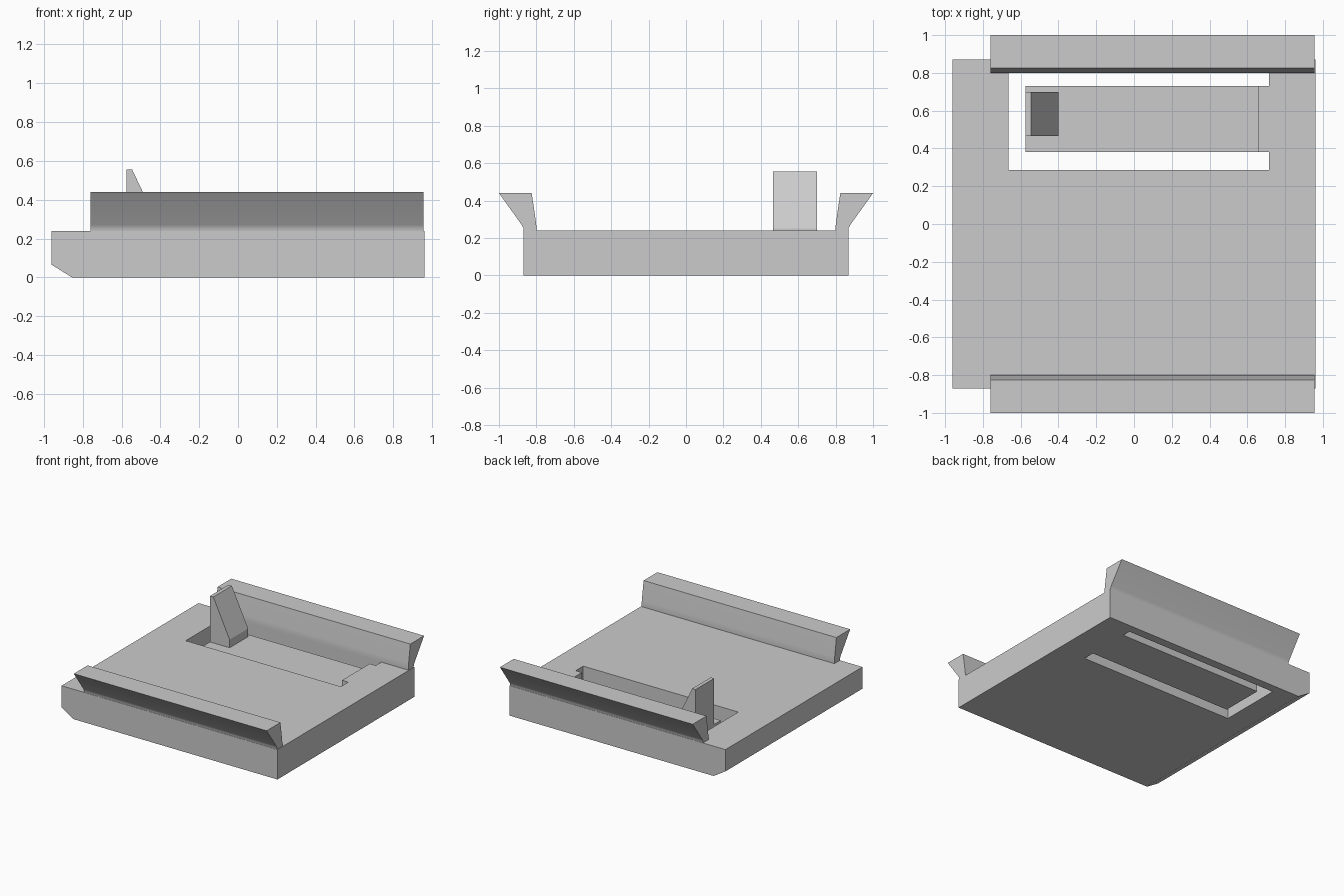
import bpy, bmesh
from mathutils import Vector

cube = bpy.data.objects.get("Cube")
if cube:
    bpy.data.objects.remove(cube, do_unlink=True)

grey = bpy.data.materials.new("plain grey")
grey.use_nodes = True
colour = (0.6, 0.6, 0.6, 1)
grey.diffuse_color = colour
grey.node_tree.nodes["Principled BSDF"].inputs["Base Color"].default_value = colour


def prism(name, profile, axis, start, end):
    """Extrude a 2D profile along an axis between two positions."""
    place = {"x": lambda a, b, t: (t, a, b),
             "y": lambda a, b, t: (a, t, b),
             "z": lambda a, b, t: (a, b, t)}[axis]
    bm = bmesh.new()
    face = bm.faces.new([bm.verts.new(place(a, b, start)) for a, b in profile])
    grown = bmesh.ops.extrude_face_region(bm, geom=[face])["geom"]
    shift = Vector(place(0, 0, end - start))
    bmesh.ops.translate(bm, vec=shift,
                        verts=[v for v in grown if isinstance(v, bmesh.types.BMVert)])
    bmesh.ops.recalc_face_normals(bm, faces=bm.faces[:])
    mesh = bpy.data.meshes.new(name)
    bm.to_mesh(mesh)
    bm.free()
    mesh.materials.append(grey)
    obj = bpy.data.objects.new(name, mesh)
    bpy.context.collection.objects.link(obj)
    return obj


def cut(target, cutter):
    """Subtract the cutter, apply, and discard it."""
    cutter.hide_render = True
    mod = target.modifiers.new("cut", "BOOLEAN")
    mod.operation = "DIFFERENCE"
    mod.solver = "EXACT"
    mod.object = cutter
    bpy.context.view_layer.objects.active = target
    bpy.ops.object.modifier_apply(modifier=mod.name)
    bpy.data.objects.remove(cutter, do_unlink=True)


# Base plate with a chamfered lower end
top = 0.24
base = prism("base_plate", [(-0.96, top), (-0.96, 0.065), (-0.855, 0),
                            (0.96, 0), (0.96, top)], "y", -0.87, 0.87)

# U-shaped slot that frees the spring tongue
cut(base, prism("slot_cutter", [(0.715, 0.285), (-0.665, 0.285), (-0.665, 0.80),
                                (0.715, 0.80), (0.715, 0.73), (-0.575, 0.73),
                                (-0.575, 0.38), (0.715, 0.38)], "z", -0.1, 0.4))

# Lowered top of the tongue
tongue_top = 0.185
cut(base, prism("recess_cutter", [(-0.62, 0.34), (0.66, 0.34), (0.66, 0.76),
                                  (-0.62, 0.76)], "z", tongue_top, 0.4))

# Ramped latch on the free end of the tongue
prism("latch", [(-0.575, tongue_top - 0.02), (-0.40, tongue_top - 0.02), (-0.40, 0.25),
                (-0.545, 0.555), (-0.575, 0.555)], "y", 0.465, 0.70)

# Flared side rails, mirrored front to back
rail = [(0.80, top), (0.868, top), (0.870, 0.255), (0.878, 0.27),
        (1.0, 0.44), (0.825, 0.44), (0.803, 0.29), (0.80, 0.265)]
for name, side in (("back_rail", 1), ("front_rail", -1)):
    obj = prism(name, [(side * y, z) for y, z in rail], "x", -0.76, 0.955)
    bpy.ops.object.select_all(action="DESELECT")
    obj.select_set(True)
    bpy.context.view_layer.objects.active = obj
    bpy.ops.object.shade_smooth_by_angle(angle=0.5)
